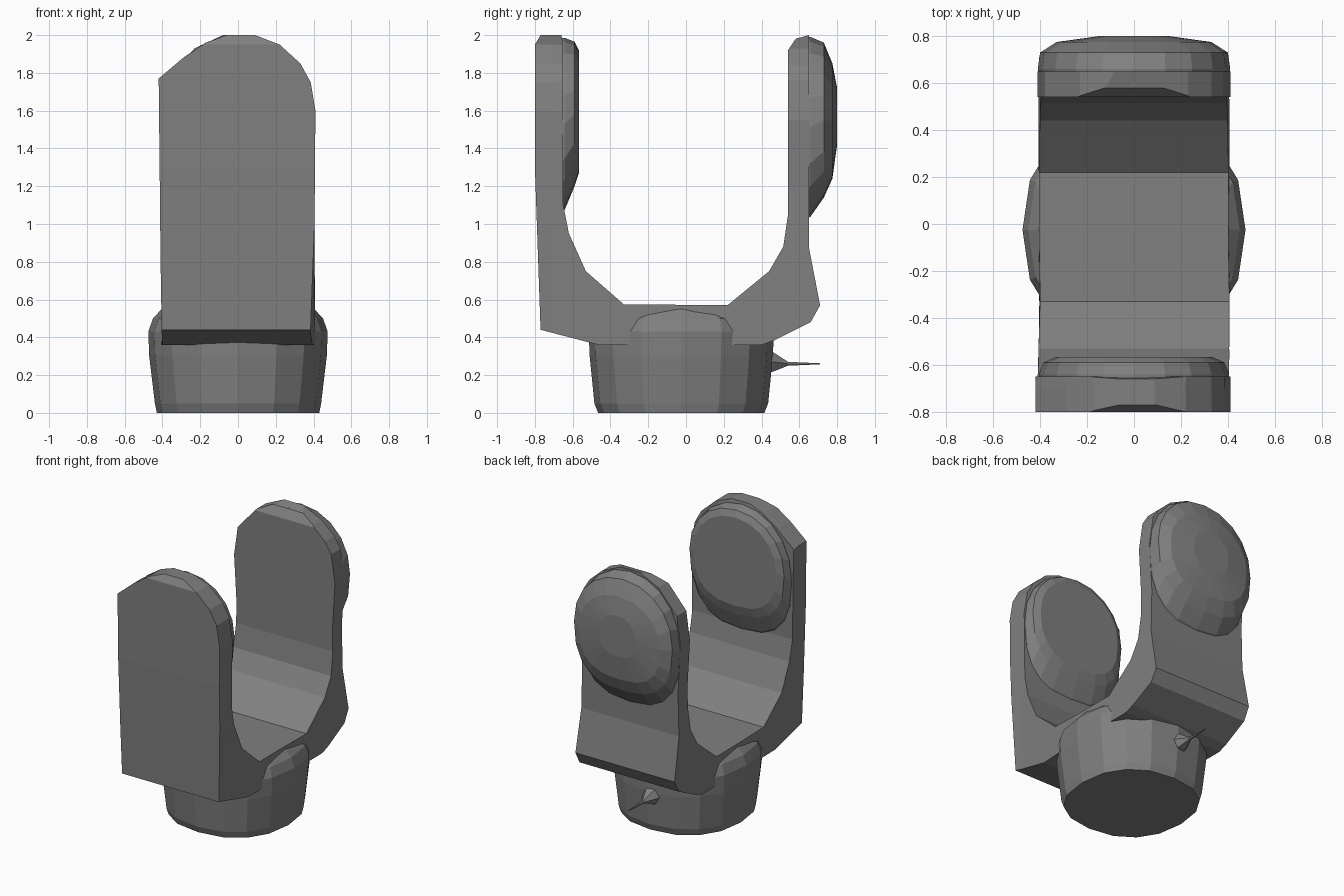
import bpy, bmesh
from math import sin, cos, tau, copysign

if "Cube" in bpy.data.objects:
    bpy.data.objects.remove(bpy.data.objects["Cube"])

GREY = bpy.data.materials.new("dark_grey")
GREY.diffuse_color = (.216, .216, .216, 1)
GREY.use_nodes = True
GREY.node_tree.nodes["Principled BSDF"].inputs["Base Color"].default_value = GREY.diffuse_color


def loft(name, rings):
    """Closed solid skinned through equal-length rings of points."""
    bm = bmesh.new()
    vs = [[bm.verts.new(p) for p in ring] for ring in rings]
    n = len(rings[0])
    for a, b in zip(vs, vs[1:]):
        for i in range(n):
            j = (i + 1) % n
            bm.faces.new((a[i], a[j], b[j], b[i]))
    bm.faces.new(vs[0])
    bm.faces.new(vs[-1])
    bmesh.ops.recalc_face_normals(bm, faces=bm.faces)
    me = bpy.data.meshes.new(name)
    bm.to_mesh(me)
    bm.free()
    me.materials.append(GREY)
    ob = bpy.data.objects.new(name, me)
    bpy.context.collection.objects.link(ob)
    return ob


def combine(target, tool, operation):
    """Apply a boolean and discard the tool."""
    mod = target.modifiers.new(operation, 'BOOLEAN')
    mod.operation = operation
    mod.solver = 'EXACT'
    mod.object = tool
    bpy.context.view_layer.objects.active = target
    bpy.ops.object.modifier_apply(modifier=mod.name)
    bpy.data.objects.remove(tool, do_unlink=True)


def oval(i, n, power):
    """Point i of n on a unit superellipse."""
    c, s = cos(tau * i / n), sin(tau * i / n)
    return (copysign(abs(c) ** (2 / power), c), copysign(abs(s) ** (2 / power), s))


def pad(name, rows, n=20):
    """Rounded pad, fuller at the bottom; rows are (y, half width, top z, bottom z)."""
    rings = []
    for y, w, top, bot in rows:
        mid, h = (top + bot) / 2, (top - bot) / 2
        pts = [oval(i, n, 2.1 if i <= n // 2 else 2.6) for i in range(n)]
        rings.append([(w * u, y, mid + h * v) for u, v in pts])
    return loft(name, rings)


# U-shaped fork: side profile (y, z) pushed through the width
profile = [(-.77, .44), (-.8, 1.3), (-.8, 1.95), (-.77, 2), (-.66, 2),
           (-.65, 1.95), (-.65, 1.1), (-.62, .95), (-.53, .75), (-.33, .575),
           (.22, .57), (.44, .75), (.515, .88), (.54, 1.05), (.54, 1.92),
           (.58, 1.98), (.65, 2), (.65, .88), (.71, .57), (.66, .48),
           (.47, .385), (.40, .36), (-.46, .36), (-.54, .38)]
fork = loft("fork", [[(x, y, z) for y, z in profile] for x in (-.5, .5)])

# Front outline trims the fork: square shoulder in front, round behind
front = [(-.40, .2), (-.41, .8), (-.415, 1.3), (-.42, 1.77), (-.29, 1.88), (-.17, 1.96),
         (-.06, 2.0), (.09, 2.0), (.22, 1.95), (.33, 1.85), (.385, 1.75),
         (.41, 1.6), (.405, 1.0), (.375, .2)]
back = [(-.41, .2), (-.40, .8), (-.39, 1.2), (-.41, 1.55), (-.38, 1.76), (-.23, 1.93),
        (-.08, 2.0), (.08, 2.0), (.23, 1.93), (.33, 1.84), (.38, 1.76),
        (.41, 1.55), (.39, 1.2), (.41, .2)]
trim = loft("outline_trim", [[(x, y, z) for x, z in pts] for y, pts in
                             ((-.9, front), (-.7, front), (-.1, back), (.9, back))])
combine(fork, trim, 'INTERSECT')

# Swollen pads on the inside of the front arm and the outside of the back arm
front_pad = pad("front_pad", [(-.72, .405, 1.985, .96), (-.64, .405, 1.985, 1.08),
                              (-.59, .385, 1.965, 1.2), (-.567, .335, 1.92, 1.27)])
back_pad = pad("back_pad", [(.59, .40, 1.985, .98), (.66, .41, 1.99, 1.04),
                            (.73, .40, 1.96, 1.14), (.775, .33, 1.85, 1.24),
                            (.80, .15, 1.72, 1.42)])
combine(fork, front_pad, 'UNION')
combine(fork, back_pad, 'UNION')

# Round tapered foot under the fork
base = loft("base", [[(r * u, -.025 + ry * v, z) for u, v in
                      (oval(i, 16, 2.3) for i in range(16))]
                     for z, r, ry in ((0, .43, .44), (.05, .44, .46),
                                      (.3, .47, .485), (.43, .475, .49),
                                      (.50, .45, .47), (.56, .395, .30))])
combine(fork, base, 'UNION')

# Thin spike at the back of the foot
spike = loft("spike", [[(-.03 + r * cos(tau * i / 6), y, z + r * sin(tau * i / 6))
                        for i in range(6)]
                       for y, r, z in ((.40, .08, .28), (.46, .06, .27),
                                       (.54, .012, .26), (.71, .003, .26))])
combine(fork, spike, 'UNION')
fork.name = "fork_bracket"
